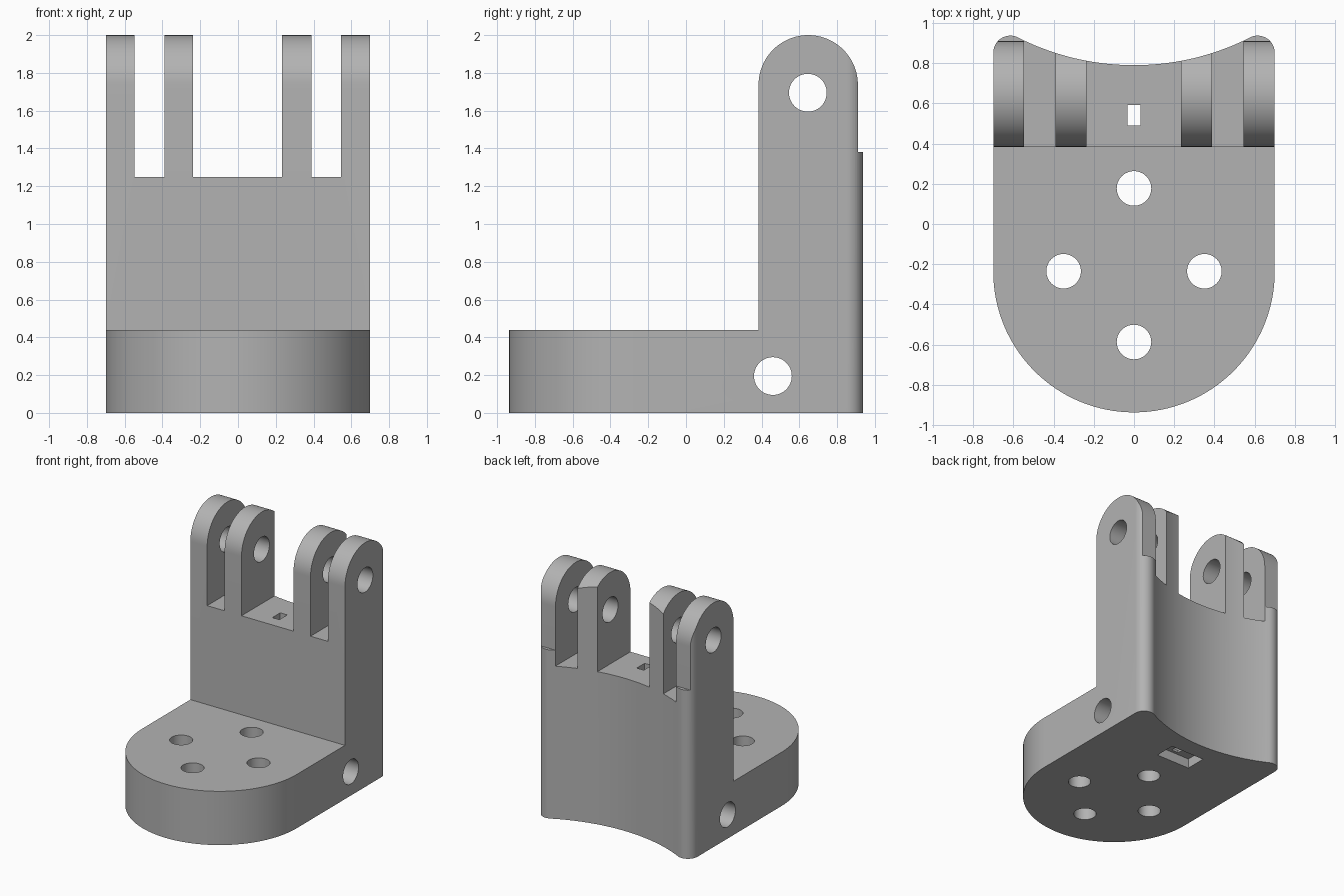
import bpy, bmesh
from math import sin, cos, pi, radians, atan2, asin, hypot
from mathutils import Matrix, Vector

cube = bpy.data.objects.get("Cube")
if cube:
    bpy.data.objects.remove(cube, do_unlink=True)

grey = bpy.data.materials.new("plain_grey")
grey.use_nodes = True
colour = (0.45, 0.45, 0.45, 1)
grey.diffuse_color = colour
grey.node_tree.nodes["Principled BSDF"].inputs["Base Color"].default_value = colour


def arc(cx, cy, r, a0, a1, n):
    return [(cx + r * cos(a0 + (a1 - a0) * i / n),
             cy + r * sin(a0 + (a1 - a0) * i / n)) for i in range(n + 1)]


def prism(name, points, lo, hi, axis="Z"):
    """Extrude a 2D outline along Z (points are x, y) or X (points are y, z)."""
    bm = bmesh.new()
    place = (lambda p: (p[0], p[1], lo)) if axis == "Z" else (lambda p: (lo, p[0], p[1]))
    step = Vector((0, 0, hi - lo)) if axis == "Z" else Vector((hi - lo, 0, 0))
    face = bm.faces.new([bm.verts.new(place(p)) for p in points])
    new = bmesh.ops.extrude_face_region(bm, geom=[face])["geom"]
    bmesh.ops.translate(bm, vec=step, verts=[v for v in new if isinstance(v, bmesh.types.BMVert)])
    bmesh.ops.recalc_face_normals(bm, faces=bm.faces)
    mesh = bpy.data.meshes.new(name)
    bm.to_mesh(mesh)
    bm.free()
    mesh.materials.append(grey)
    obj = bpy.data.objects.new(name, mesh)
    bpy.context.collection.objects.link(obj)
    return obj


def box(name, x0, x1, y0, y1, z0, z1):
    return prism(name, [(x0, y0), (x1, y0), (x1, y1), (x0, y1)], z0, z1)


def hole(name, u, v, r, lo, hi, axis):
    return prism(name, arc(u, v, r, 0, 2 * pi, 48)[:-1], lo, hi, axis)


def combine(target, tool, operation="DIFFERENCE"):
    mod = target.modifiers.new(tool.name, "BOOLEAN")
    mod.operation = operation
    mod.solver = "EXACT"
    mod.object = tool
    bpy.context.view_layer.objects.active = target
    bpy.ops.object.modifier_apply(modifier=mod.name)
    bpy.data.objects.remove(tool, do_unlink=True)


# Plan outline: round front, straight sides, rounded rear corners, hollow back
W = 0.70
horn_r, horn_x, horn_y = 0.085, 0.615, 0.852
back_r = 1.28
back_y = 0.79 + back_r
lean = atan2(back_y - horn_y, -horn_x)
span = asin(horn_x / hypot(horn_x, back_y - horn_y))
corner = arc(horn_x, horn_y, horn_r, 0, lean, 12)
outline = arc(0, -0.237, W, pi, 2 * pi, 64) + corner
outline += arc(0, back_y, back_r, -pi / 2 + span, -pi / 2 - span, 40)[1:-1]
outline += [(-x, y) for x, y in reversed(corner)]
bracket = prism("hinge_bracket", outline, 0, 2.2)

# Side profile: base plate, upright wall, rounded lug tops
lug_y, lug_r = 0.647, 0.263
profile = [(-1.2, -0.2), (1.2, -0.2), (1.2, 1.38), (lug_y + lug_r, 1.38)]
profile += arc(lug_y, 2 - lug_r, lug_r, 0, pi, 40)
profile += [(lug_y - lug_r, 0.44), (-1.2, 0.44)]
combine(bracket, prism("side_profile", profile, -1, 1, "X"), "INTERSECT")

# Slots between the four lugs
for x0, x1 in ((-0.548, -0.39), (-0.237, 0.234), (0.388, 0.545)):
    combine(bracket, box("lug_slot", x0, x1, 0, 1.3, 1.25, 2.3))

# Pin hole through the lugs and cross hole through the base
combine(bracket, hole("pin_hole", 0.645, 1.695, 0.1, -1, 1, "X"))
combine(bracket, hole("cross_hole", 0.46, 0.195, 0.1, -1, 1, "X"))

# Mounting holes in the base plate
for x, y in ((0, 0.177), (0, -0.587), (0.35, -0.235), (-0.35, -0.235)):
    combine(bracket, hole("mounting_hole", x, y, 0.086, -0.1, 0.6, "Z"))

# Narrow vertical channel and the shallow pocket underneath
combine(bracket, box("channel", -0.032, 0.032, 0.49, 0.592, -0.1, 1.4))
combine(bracket, box("bottom_pocket", -0.155, 0.155, 0.465, 0.64, -0.1, 0.08))

# Smooth curved walls, crisp edges
bpy.ops.object.select_all(action="DESELECT")
bracket.select_set(True)
bpy.context.view_layer.objects.active = bracket
bpy.ops.object.shade_smooth_by_angle(angle=radians(30))
